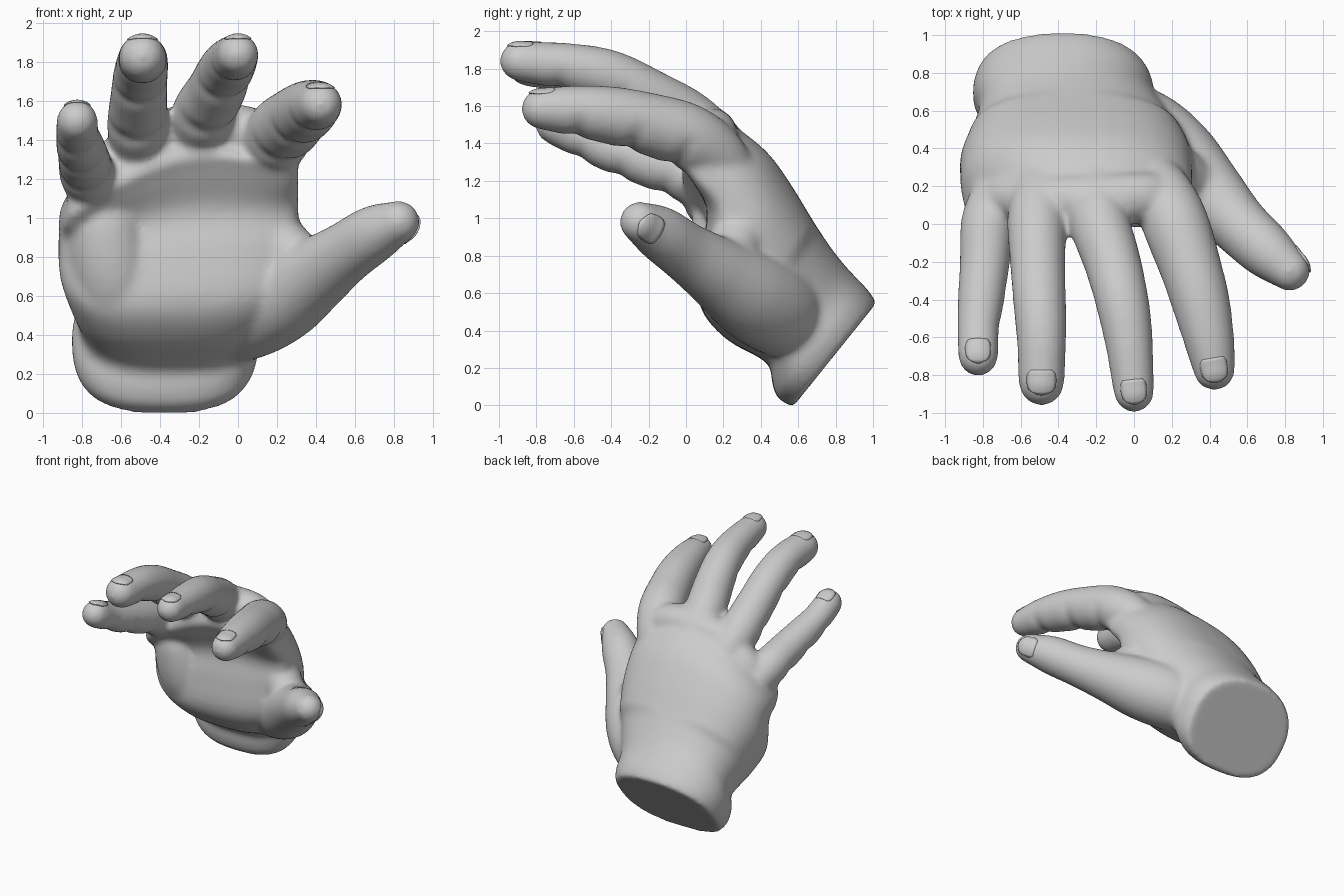
import bpy, bmesh, math
from mathutils import Vector

if "Cube" in bpy.data.objects:
    bpy.data.objects.remove(bpy.data.objects["Cube"])

skin = bpy.data.materials.new("plain_grey")
skin.diffuse_color = (0.6, 0.6, 0.6, 1)
skin.use_nodes = True
skin.node_tree.nodes["Principled BSDF"].inputs["Base Color"].default_value = skin.diffuse_color
bm = bmesh.new()


def loft(rings):
    """Skin a list of point rings and cap both ends."""
    vs = [[bm.verts.new(p) for p in ring] for ring in rings]
    n = len(vs[0])
    for a, b in zip(vs, vs[1:]):
        for i in range(n):
            bm.faces.new((a[i], a[(i + 1) % n], b[(i + 1) % n], b[i]))
    bm.faces.new(vs[0][::-1])
    bm.faces.new(vs[-1])


def spline(pts, steps):
    """Catmull-Rom samples through points of any size."""
    p = [Vector(q) for q in pts]
    p = [2 * p[0] - p[1]] + p + [2 * p[-1] - p[-2]]
    out = []
    for i in range(1, len(p) - 2):
        a, b, c, d = p[i - 1:i + 3]
        for k in range(steps):
            t = k / steps
            out.append(0.5 * (2 * b + (c - a) * t + (2 * a - 5 * b + 4 * c - d) * t * t
                              + (3 * b - a - 3 * c + d) * t ** 3))
    return out + [p[-2]]


def digit(pts, creases=(), up=(0, 0, 1), n=24):
    """Rounded tapering tube through (x, y, z, radius), creased on its underside."""
    s = spline(pts, 10)
    up = Vector(up)
    rings = []
    caps = [math.radians(a) for a in (88, 70, 50, 25)]
    frames = [(s[0].xyz, (s[1] - s[0]).xyz.normalized(), s[0].w, -a) for a in caps]
    for i, q in enumerate(s):
        d = (s[min(i + 1, len(s) - 1)] - s[max(i - 1, 0)]).xyz.normalized()
        frames.append((q.xyz, d, q.w, 0))
    end = frames[-1]
    frames += [(end[0], end[1], end[2], a) for a in caps[::-1]]
    for c, d, r, a in frames:
        side = d.cross(up).normalized()
        top = side.cross(d)
        c2, r2 = c + d * r * math.sin(a), r * math.cos(a)
        dip = sum(math.exp(-((c.y - y) / 0.03) ** 2) for y in creases)
        ring = []
        for k in range(n):
            t = 2 * math.pi * k / n
            rr = r2 * (1 - 0.16 * dip * max(0, -math.sin(t)) ** 0.7)
            ring.append(c2 + side * rr * math.cos(t) + top * rr * math.sin(t))
        rings.append(ring)
    loft(rings)


# palm and wrist: back y z, palm side y z, x low, x high, knuckle droop
palm = [(1.02, .55, .57, -.01, -.82, .06, 0), (.97, .62, .49, .04, -.85, .10, 0),
        (.875, .72, .46, .12, -.85, .11, 0), (.785, .83, .43, .23, -.82, .15, .05),
        (.685, .98, .21, .36, -.87, .25, .1), (.57, 1.17, .07, .55, -.92, .31, .2),
        (.45, 1.34, .08, .82, -.92, .31, .35), (.31, 1.46, .11, 1.03, -.92, .31, .6),
        (.16, 1.55, .03, 1.21, -.90, .31, .9), (.06, 1.57, -.03, 1.32, -.87, .29, 1)]
rings = []
for q in spline(palm, 4):
    ty, tz, by, bz, x0, x1, droop = q
    ring = []
    for k in range(40):
        t = 2 * math.pi * k / 40
        c, s = math.cos(t), math.sin(t)
        e = 0.9 if s > 0 and droop < 0.1 else 0.75
        u = math.copysign(abs(c) ** e, c)
        v = math.copysign(abs(s) ** e, s)
        x = (x0 + x1) / 2 + (x1 - x0) / 2 * u
        f = (1 + v) / 2
        ring.append((x, by + (ty - by) * f, bz + (tz - bz) * f - droop * 0.75 * (x + .15) ** 2))
    rings.append(ring)
loft(rings)

# heel of the hand below the little finger
digit([(-.52, .50, .44, .20), (-.62, .30, .64, .23), (-.68, .23, .92, .21), (-.70, .22, 1.08, .16)],
      up=(0, 1, 0))

# index, middle, ring and little fingers
fingers = [
    ([(.10, .26, 1.23, .13), (.16, .15, 1.35, .16), (.22, 0, 1.44, .178), (.29, -.2, 1.505, .167),
      (.35, -.4, 1.55, .156), (.395, -.6, 1.575, .137), (.425, -.77, 1.585, .112)], (-.02, -.28, -.58)),
    ([(-.20, .26, 1.31, .13), (-.2, .15, 1.41, .15), (-.18, 0, 1.53, .162), (-.115, -.2, 1.65, .152),
      (-.065, -.4, 1.755, .143), (-.03, -.6, 1.805, .13), (0, -.89, 1.84, .108)], (-.06, -.35, -.67)),
    ([(-.48, .26, 1.23, .13), (-.5, .15, 1.35, .15), (-.515, 0, 1.475, .158), (-.51, -.2, 1.61, .148),
      (-.5, -.4, 1.73, .142), (-.49, -.6, 1.80, .133), (-.49, -.84, 1.825, .122)], (-.06, -.35, -.65)),
    ([(-.7, .26, 1.05, .12), (-.73, .15, 1.13, .135), (-.775, 0, 1.23, .143), (-.79, -.2, 1.30, .134),
      (-.81, -.4, 1.37, .124), (-.825, -.55, 1.43, .112), (-.825, -.7, 1.5, .107)], (-.08, -.32, -.53))]
for pts, creases in fingers:
    digit(pts, creases)

# webbing across the knuckles
digit([(-.74, .13, 1.17, .10), (-.63, .14, 1.29, .12), (-.35, .13, 1.43, .135), (0, .14, 1.45, .135),
       (.17, .15, 1.36, .13)])

# thumb with its fleshy base
thumb = [(-.15, .56, .45, .21), (.04, .475, .515, .245), (.22, .335, .60, .237), (.4, .16, .715, .192),
         (.55, 0, .82, .16), (.70, -.14, .92, .147), (.823, -.245, .98, .112)]
digit(thumb, up=(.6, .5, -.3))

# web between thumb and index finger
digit([(.08, .28, 1.05, .14), (.19, .28, .9, .15), (.32, .21, .77, .14)], up=(0, 1, 0))

mesh = bpy.data.meshes.new("hand")
bmesh.ops.recalc_face_normals(bm, faces=bm.faces)
bm.to_mesh(mesh)
bm.free()
mesh.materials.append(skin)
hand = bpy.data.objects.new("hand", mesh)
bpy.context.collection.objects.link(hand)
rm = hand.modifiers.new("fuse", 'REMESH')
rm.mode, rm.voxel_size, rm.use_smooth_shade = 'VOXEL', 0.016, True
sm = hand.modifiers.new("soften", 'SMOOTH')
sm.factor, sm.iterations = 0.5, 22


def nail(name, pts, up, w, l):
    """Thin curved plate hugging the rounded top of a fingertip."""
    a, b = Vector(pts[-2]), Vector(pts[-1])
    d = (b.xyz - a.xyz).normalized()
    side = d.cross(Vector(up)).normalized()
    top = side.cross(d)
    nb = bmesh.new()
    grid = []
    for i in range(9):
        u = -1 + i / 4
        row = []
        for j in range(9):
            t = w * (-1 + j / 4) * (1 - 0.3 * abs(u) ** 4)
            h = l * u + 0.01 - 0.25 * l * (j / 4 - 1) ** 2 * max(u, 0)
            r = math.sqrt(b.w ** 2 - max(h, 0) ** 2) - min(h, 0) * (a.w - b.w) / (b.xyz - a.xyz).length - 0.004
            row.append(nb.verts.new(b.xyz + d * h + (side * math.sin(t) + top * math.cos(t)) * r))
        grid.append(row)
    for i in range(8):
        for j in range(8):
            nb.faces.new((grid[i][j], grid[i][j + 1], grid[i + 1][j + 1], grid[i + 1][j]))
    bmesh.ops.recalc_face_normals(nb, faces=nb.faces)
    m = bpy.data.meshes.new(name)
    nb.to_mesh(m)
    nb.free()
    m.materials.append(skin)
    m.shade_smooth()
    o = bpy.data.objects.new(name, m)
    bpy.context.collection.objects.link(o)
    so = o.modifiers.new("thickness", 'SOLIDIFY')
    so.thickness, so.offset = 0.009, 0


for name, (pts, _) in zip(("index", "middle", "ring", "little"), fingers):
    nail(name + "_nail", pts, (0, 0, 1), 0.7, 0.065)
nail("thumb_nail", thumb, (.6, .5, -.3), 0.75, 0.07)
